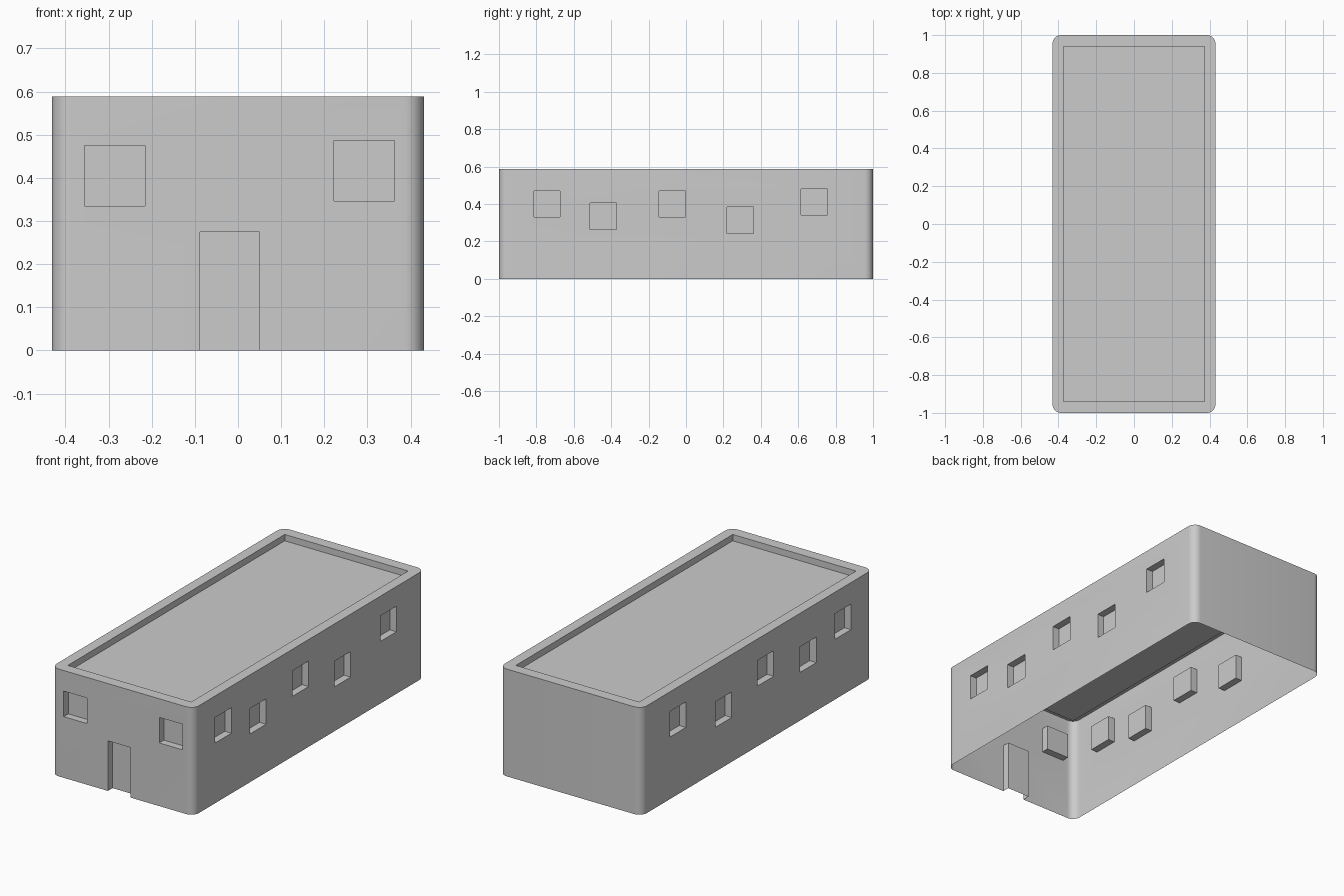
import bpy, bmesh, math

if "Cube" in bpy.data.objects:
    bpy.data.objects.remove(bpy.data.objects["Cube"])

HX, HY, H = 0.431, 1.0, 0.588      # half width, half length, height
R, SEG = 0.045, 8                  # rounded vertical corners
DEPTH = 0.04                       # window and door recess
WIN = 0.14                         # window size


def new_object(name, bm):
    bmesh.ops.recalc_face_normals(bm, faces=bm.faces)
    mesh = bpy.data.meshes.new(name)
    bm.to_mesh(mesh)
    bm.free()
    ob = bpy.data.objects.new(name, mesh)
    bpy.context.collection.objects.link(ob)
    return ob


def add_box(bm, x0, x1, y0, y1, z0, z1):
    verts = bmesh.ops.create_cube(bm, size=1)["verts"]
    for v in verts:
        v.co.x = x1 if v.co.x > 0 else x0
        v.co.y = y1 if v.co.y > 0 else y0
        v.co.z = z1 if v.co.z > 0 else z0


# building block: rounded rectangle pulled up
bm = bmesh.new()
ring = []
for i, (sx, sy) in enumerate([(1, 1), (-1, 1), (-1, -1), (1, -1)]):
    for k in range(SEG + 1):
        a = (i + k / SEG) * math.pi / 2
        ring.append(bm.verts.new((sx * (HX - R) + R * math.cos(a),
                                  sy * (HY - R) + R * math.sin(a), 0)))
base = bm.faces.new(ring)
top = bmesh.ops.extrude_face_region(bm, geom=[base], use_keep_orig=True)["geom"]
bmesh.ops.translate(bm, vec=(0, 0, H),
                    verts=[g for g in top if isinstance(g, bmesh.types.BMVert)])
building = new_object("building", bm)

# recess cutters
bm = bmesh.new()
h = WIN / 2
# roof recess behind the parapet
add_box(bm, -0.374, 0.374, -0.939, 0.939, H - 0.035, H + 0.2)
# side windows, the same on both long walls
for y, z in [(-0.743, 0.40), (-0.442, 0.334), (-0.074, 0.40), (0.29, 0.313), (0.686, 0.41)]:
    for s in (-1, 1):
        xs = sorted((s * (HX - DEPTH), s * (HX + 0.2)))
        add_box(bm, *xs, y - h, y + h, z - h, z + h)
# front windows
for x, z in [(-0.286, 0.405), (0.293, 0.416)]:
    add_box(bm, x - h, x + h, -HY - 0.2, -HY + DEPTH, z - h, z + h)
# front door, open at the ground
add_box(bm, -0.088, 0.05, -HY - 0.2, -HY + DEPTH, -0.2, 0.274)
cutter = new_object("recess_cutter", bm)
cutter.hide_render = True

mod = building.modifiers.new("recesses", "BOOLEAN")
mod.operation = "DIFFERENCE"
mod.solver = "EXACT"
mod.object = cutter
bpy.context.view_layer.objects.active = building
building.select_set(True)
bpy.ops.object.modifier_apply(modifier=mod.name)
bpy.data.objects.remove(cutter)

# open underside: the building is a thin shell
bm = bmesh.new()
bm.from_mesh(building.data)
floor = [f for f in bm.faces if all(abs(v.co.z) < 1e-4 for v in f.verts)]
bmesh.ops.delete(bm, geom=floor, context="FACES")
bm.to_mesh(building.data)
bm.free()

cutter = None
bpy.ops.object.select_all(action="DESELECT")
building.select_set(True)
bpy.context.view_layer.objects.active = building
bpy.ops.object.shade_smooth_by_angle(angle=math.radians(30))
